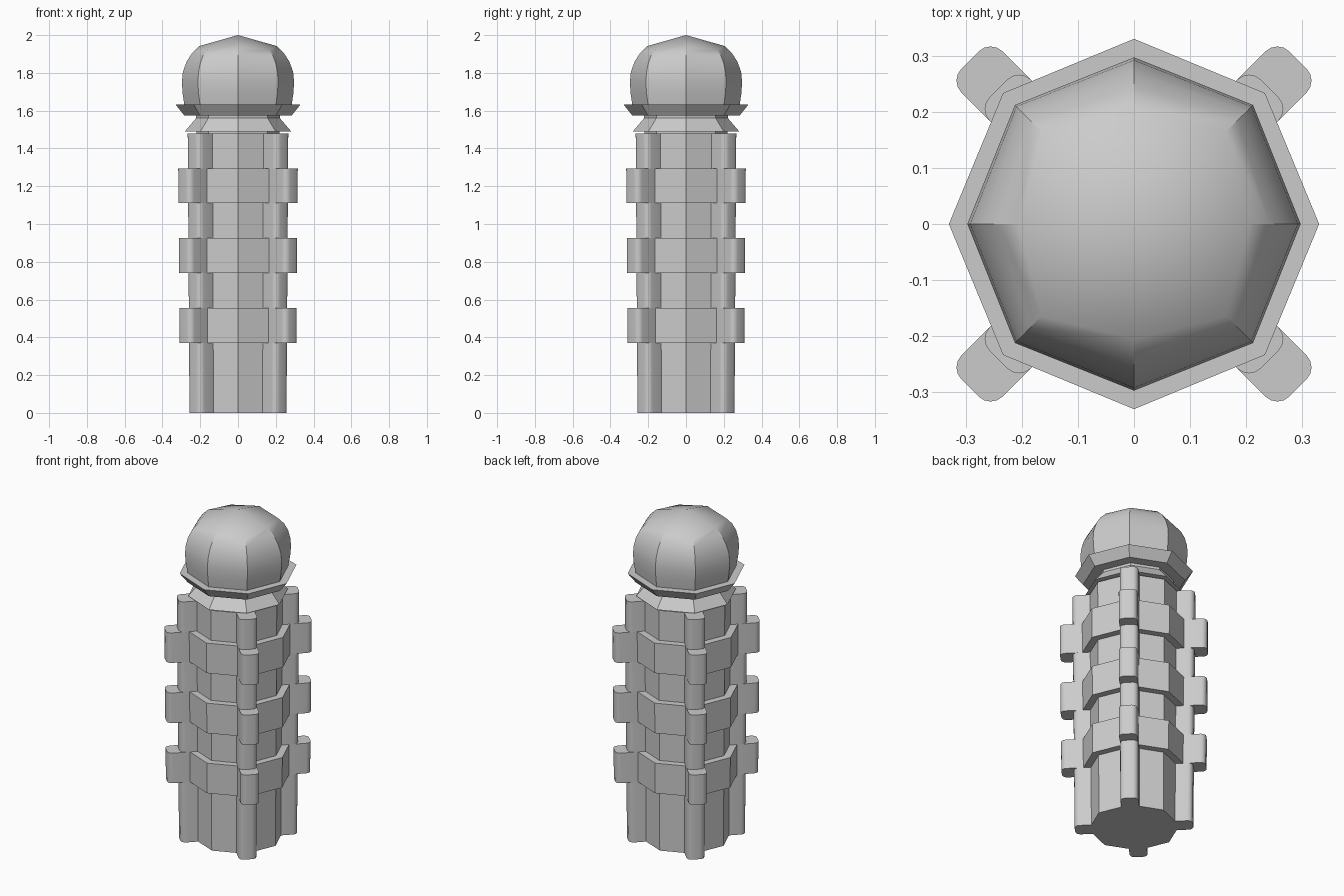
import bpy, bmesh
from math import sin, cos, pi, sqrt

if "Cube" in bpy.data.objects:
    bpy.data.objects.remove(bpy.data.objects["Cube"])


def loft(name, rings, apex=None):
    """Skin a stack of equal-length rings, closing both ends."""
    bm = bmesh.new()
    vs = [[bm.verts.new(p) for p in r] for r in rings]
    n = len(vs[0])
    for a, b in zip(vs, vs[1:]):
        for i in range(n):
            j = (i + 1) % n
            bm.faces.new((a[i], a[j], b[j], b[i]))
    bm.faces.new(vs[0][::-1])
    if apex:
        tip = bm.verts.new(apex)
        for i in range(n):
            bm.faces.new((vs[-1][i], vs[-1][(i + 1) % n], tip))
    else:
        bm.faces.new(vs[-1])
    bmesh.ops.recalc_face_normals(bm, faces=bm.faces[:])
    me = bpy.data.meshes.new(name)
    bm.to_mesh(me)
    bm.free()
    ob = bpy.data.objects.new(name, me)
    bpy.context.collection.objects.link(ob)
    bpy.ops.object.select_all(action='DESELECT')
    ob.select_set(True)
    bpy.context.view_layer.objects.active = ob
    bpy.ops.object.shade_smooth_by_angle(angle=pi / 6)
    return ob


def octagon(r, z):
    return [(r * cos(i * pi / 4), r * sin(i * pi / 4), z) for i in range(8)]


def ribbed_ring(R, D, z, hw=0.052, r=0.03):
    """Octagon outline with a round-cornered rib on each diagonal."""
    s = 0.965 + 0.035 * z / 1.48
    # rib side meets the octagon face: x = y + hw*sqrt2 and x = R - 0.414 y
    k = sqrt(2) - 1
    y0 = (R - hw * sqrt(2)) / (1 + k)
    x0 = y0 + hw * sqrt(2)
    quad = [(R, 0), (x0, y0)]
    for side, start in ((-1, -pi / 2), (1, 0)):
        for i in range(5):
            a = start + i * pi / 8
            d, w = D - r + r * cos(a), side * (hw - r) + r * sin(a)
            quad.append(((d - w) / sqrt(2), (d + w) / sqrt(2)))
    quad.append((y0, x0))
    pts = []
    for q in range(4):
        c, n = round(cos(q * pi / 2)), round(sin(q * pi / 2))
        pts += [(s * (c * x - n * y), s * (n * x + c * y), z) for x, y in quad]
    return pts


# Ribbed shaft: alternating narrow and wide bands
levels = [0, 0.37, 0.555, 0.74, 0.925, 1.11, 1.295, 1.48]
rings = []
for i, (lo, hi) in enumerate(zip(levels, levels[1:])):
    R, D = (0.308, 0.415) if i % 2 else (0.264, 0.342)
    rings += [ribbed_ring(R, D, lo), ribbed_ring(R, D, hi)]
loft("ribbed_shaft", rings)

# Flared neck under the collar
loft("neck", [octagon(r, z) for r, z in
              ((0.22, 1.475), (0.22, 1.49), (0.282, 1.49), (0.222, 1.56), (0.222, 1.585))])

# Collar that widens upward
loft("collar", [octagon(0.285, 1.575), octagon(0.33, 1.632)])

# Faceted dome: one profile on the axes, one on the diagonals
axis = [(0.284, 1.63), (0.293, 1.69), (0.297, 1.75), (0.292, 1.805), (0.272, 1.86), (0.243, 1.905), (0.205, 1.942)]
diag = [(0.284, 1.63), (0.295, 1.69), (0.300, 1.75), (0.296, 1.80), (0.283, 1.85), (0.262, 1.89), (0.233, 1.922)]
dome = []
for pair in zip(axis, diag):
    dome.append([(pair[i % 2][0] * cos(i * pi / 4), pair[i % 2][0] * sin(i * pi / 4), pair[i % 2][1])
                 for i in range(8)])
loft("dome", dome, apex=(0, 0, 2.0))
